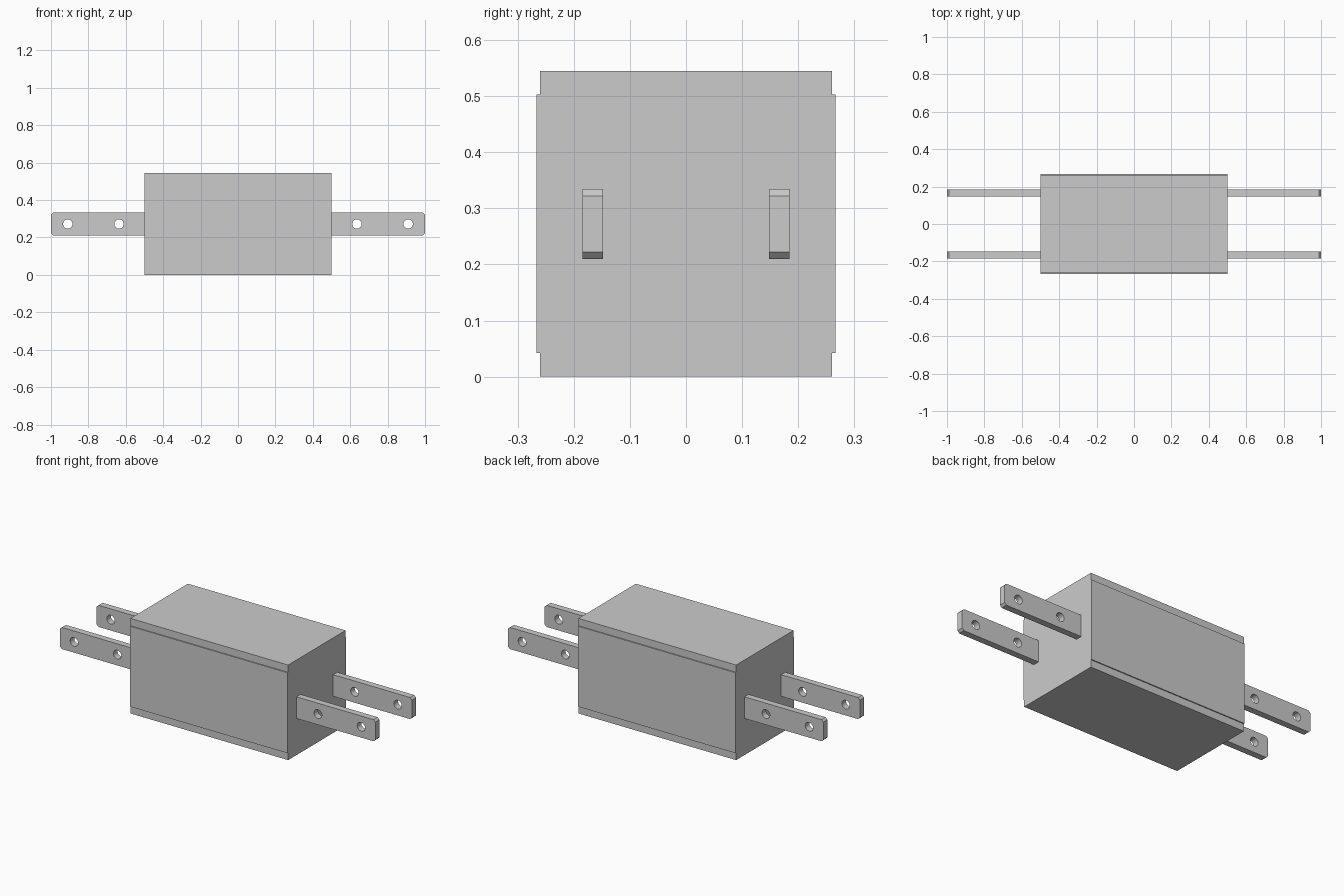
import bpy
import bmesh
import math
from mathutils import Matrix

if "Cube" in bpy.data.objects:
    bpy.data.objects.remove(bpy.data.objects["Cube"], do_unlink=True)

grey = bpy.data.materials.new("light_grey")
grey.use_nodes = True
grey.diffuse_color = (0.6, 0.6, 0.6, 1)
grey.node_tree.nodes["Principled BSDF"].inputs["Base Color"].default_value = (0.6, 0.6, 0.6, 1)


def make_object(name, bm):
    bmesh.ops.recalc_face_normals(bm, faces=bm.faces)
    mesh = bpy.data.meshes.new(name)
    bm.to_mesh(mesh)
    bm.free()
    mesh.materials.append(grey)
    obj = bpy.data.objects.new(name, mesh)
    bpy.context.collection.objects.link(obj)
    return obj


def prism(name, profile, place, offset):
    """Extrude a flat profile, placing each 2D point with place()."""
    bm = bmesh.new()
    face = bm.faces.new([bm.verts.new(place(a, b)) for a, b in profile])
    ext = bmesh.ops.extrude_face_region(bm, geom=[face])
    verts = [v for v in ext["geom"] if isinstance(v, bmesh.types.BMVert)]
    bmesh.ops.translate(bm, verts=verts, vec=offset)
    return make_object(name, bm)


# Housing: a block whose front and back panels stand slightly proud
HEIGHT, LOW, HIGH = 0.545, 0.042, 0.503
side = [(0.26, 0), (0.26, LOW), (0.266, LOW), (0.266, HIGH), (0.26, HIGH), (0.26, HEIGHT)]
profile = side + [(-y, z) for y, z in reversed(side)]
prism("housing", profile, lambda y, z: (-0.5, y, z), (1, 0, 0))

# Terminal blades: chamfered bars with two drilled holes each
MID, HALF, CUT, THICK = 0.272, 0.062, 0.012, 0.037


def blade(name, sx, y):
    half = [(0.5, HALF), (1 - CUT, HALF), (1, HALF - CUT)]
    outline = half + [(x, -z) for x, z in reversed(half)]
    bar = prism(name, outline, lambda x, z: (sx * x, y - THICK / 2, MID + z), (0, THICK, 0))

    bm = bmesh.new()
    for x in (0.636, 0.91):
        bmesh.ops.create_cone(
            bm, cap_ends=True, segments=32, radius1=0.025, radius2=0.025, depth=0.2,
            matrix=Matrix.Translation((sx * x, y, MID)) @ Matrix.Rotation(math.pi / 2, 4, "X"))
    drill = make_object(name + "_drill", bm)

    mod = bar.modifiers.new("holes", "BOOLEAN")
    mod.operation = "DIFFERENCE"
    mod.solver = "EXACT"
    mod.object = drill
    bpy.ops.object.select_all(action="DESELECT")
    bar.select_set(True)
    bpy.context.view_layer.objects.active = bar
    bpy.ops.object.modifier_apply(modifier=mod.name)
    bpy.data.objects.remove(drill, do_unlink=True)
    bpy.ops.object.shade_smooth_by_angle(angle=math.radians(30))


for x_name, sx in (("left", 1), ("right", -1)):
    for y_name, y in (("front", -0.166), ("back", 0.166)):
        blade(f"{x_name}_{y_name}_blade", sx, y)
